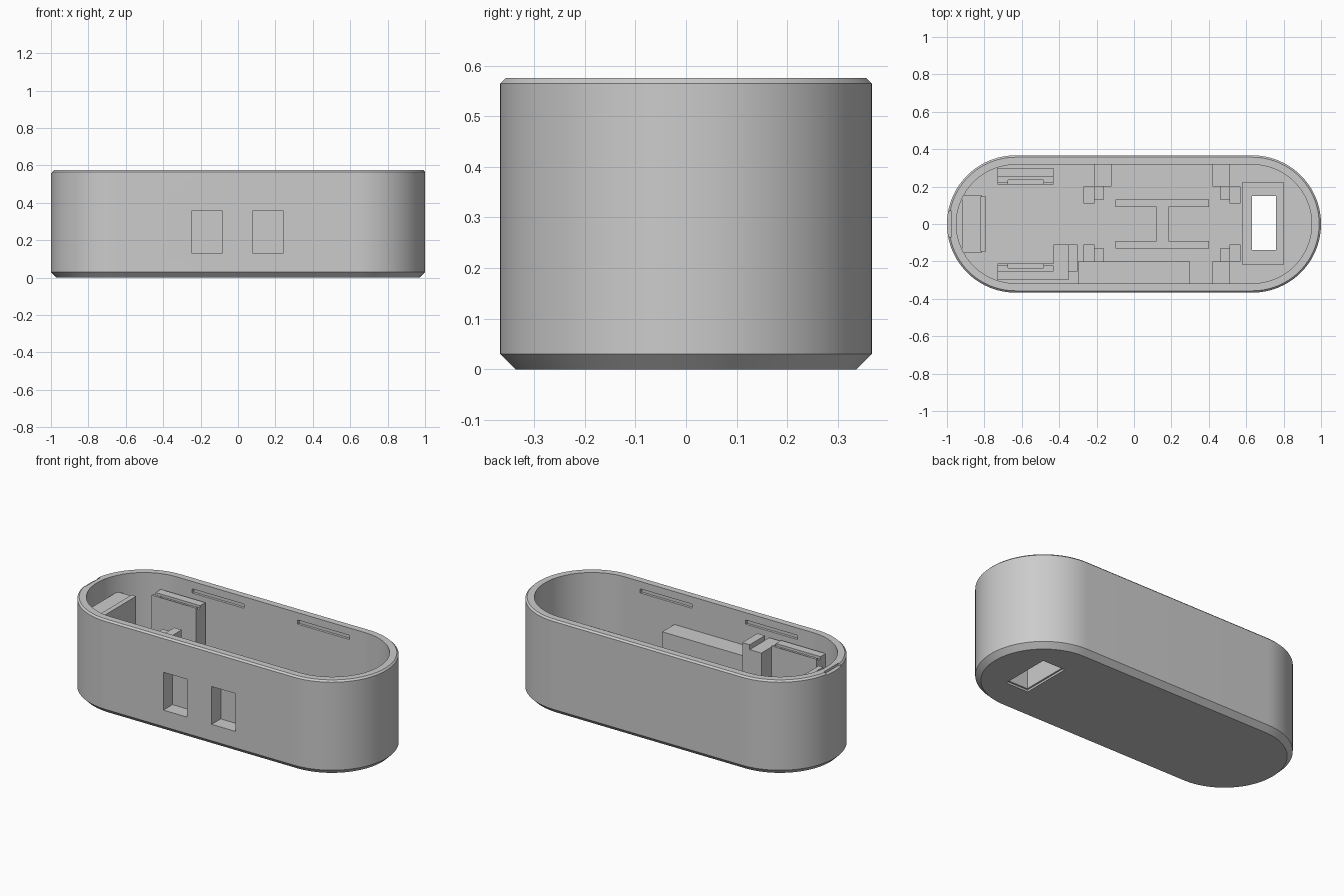
import bpy, bmesh, math

cube = bpy.data.objects.get("Cube")
if cube:
    bpy.data.objects.remove(cube, do_unlink=True)

grey = bpy.data.materials.new("plain grey")
grey.use_nodes = True
grey.diffuse_color = (0.6, 0.6, 0.6, 1)
grey.node_tree.nodes["Principled BSDF"].inputs["Base Color"].default_value = (0.6, 0.6, 0.6, 1)

R, HALF = 0.367, 0.633      # end radius and half length of the straight sides
FLOOR, TOP, WALL = 0.05, 0.575, 0.05


def finish(name, bm):
    bmesh.ops.recalc_face_normals(bm, faces=bm.faces)
    mesh = bpy.data.meshes.new(name)
    bm.to_mesh(mesh)
    bm.free()
    mesh.materials.append(grey)
    ob = bpy.data.objects.new(name, mesh)
    bpy.context.collection.objects.link(ob)
    return ob


def stadium(name, layers, seg=48):
    """Loft a rounded-end outline through (inset, height) layers."""
    bm = bmesh.new()
    rings = []
    for inset, z in layers:
        ring = []
        for side in (1, -1):
            for i in range(seg + 1):
                a = math.pi * (i / seg - 0.5)
                r = R - inset
                ring.append(bm.verts.new((side * (HALF + r * math.cos(a)),
                                          side * r * math.sin(a), z)))
        rings.append(ring)
    n = len(rings[0])
    for low, high in zip(rings, rings[1:]):
        for i in range(n):
            j = (i + 1) % n
            bm.faces.new((low[i], low[j], high[j], high[i]))
    bm.faces.new(rings[0])
    bm.faces.new(rings[-1])
    return finish(name, bm)


def box(name, x0, x1, y0, y1, z1, z0=FLOOR - 0.005):
    bm = bmesh.new()
    bmesh.ops.create_cube(bm, size=1)
    for v in bm.verts:
        v.co = ((x0, x1)[v.co.x > 0], (y0, y1)[v.co.y > 0], (z0, z1)[v.co.z > 0])
    return finish(name, bm)


def cut(target, cutters):
    for c in cutters:
        mod = target.modifiers.new(c.name, "BOOLEAN")
        mod.operation, mod.solver, mod.object = "DIFFERENCE", "EXACT", c
        c.hide_render = True
        c.hide_viewport = True


# Hollow case with chamfered base and rim
case = stadium("case", [(0.03, 0), (0, 0.03), (0, TOP - 0.01), (0.01, TOP)])
cavity = stadium("cavity_cutter", [(WALL, FLOOR), (WALL, TOP + 0.1)])

# Front button openings, snap recesses, rim notch and base port
windows = [box("window_cutter", x, x + 0.16, -0.5, -0.28, 0.36, 0.13) for x in (-0.245, 0.08)]
snaps = [box("snap_cutter", x, x + 0.35, -0.332, 0.332, 0.53, 0.505) for x in (-0.53, 0.18)]
notch = box("notch_cutter", -1.05, -0.975, -0.07, 0.07, 0.7, 0.56)
port = box("port_cutter", 0.63, 0.76, -0.14, 0.15, 0.6, -0.1)
port_rim = box("port_rim_cutter", 0.62, 0.77, -0.15, 0.16, 0.012, -0.1)
cut(case, [cavity, *windows, *snaps, notch, port, port_rim])

# Block behind the front openings
cut(box("button_block", -0.3, 0.3, -0.33, -0.2, 0.375), windows)

# Raised housing around the base port
cut(box("port_housing", 0.58, 0.8, -0.22, 0.225, 0.27), [port])

# Grooved holders and the board supports, on both sides
for s, side in ((1, "back"), (-1, "front")):
    def pair(name, x0, x1, y0, y1, z1, z0=FLOOR - 0.005):
        ya, yb = sorted((s * y0, s * y1))
        return box(side + "_" + name, x0, x1, ya, yb, z1, z0)

    holder = pair("holder", -0.73, -0.43, 0.21, 0.3, 0.48)
    cut(holder, [pair("groove_cutter", -0.8, -0.4, 0.225, 0.25, 0.6, 0.465),
                 pair("slot_cutter", -0.675, -0.485, 0.215, 0.235, 0.6, 0.44)])
    for x, d, label in ((-0.21, 1, "left"), (0.51, -1, "right")):
        def across(a, b):
            return sorted((x + d * a, x + d * b))
        if s > 0 or d < 0:
            pair(label + "_wall_support", *across(0, 0.09), 0.2, 0.325, 0.18)
        pair(label + "_corner_post", *across(-0.06, 0), 0.11, 0.2, 0.18)
        pair(label + "_corner_step", *across(0, 0.05), 0.13, 0.2, 0.14)
    pair("rail", -0.1, 0.4, 0.09, 0.13, 0.12)

# Web joining the floor rails
box("rail_web", 0.12, 0.185, -0.1, 0.1, 0.12)

# End stop with a lip
box("end_stop", -0.92, -0.815, -0.155, 0.155, 0.47)
box("end_stop_lip", -0.82, -0.79, -0.148, 0.148, 0.48)

# Stepped bracket beside the button block
box("bracket_base", -0.43, -0.35, -0.3, -0.11, 0.475)
box("bracket_tab", -0.352, -0.302, -0.255, -0.11, 0.505)

# Smooth round walls, sharp edges
bpy.ops.object.select_all(action="DESELECT")
case.select_set(True)
bpy.context.view_layer.objects.active = case
for m in [m.name for m in case.modifiers]:
    bpy.ops.object.modifier_apply(modifier=m)
bpy.ops.object.shade_smooth_by_angle(angle=math.radians(30))
